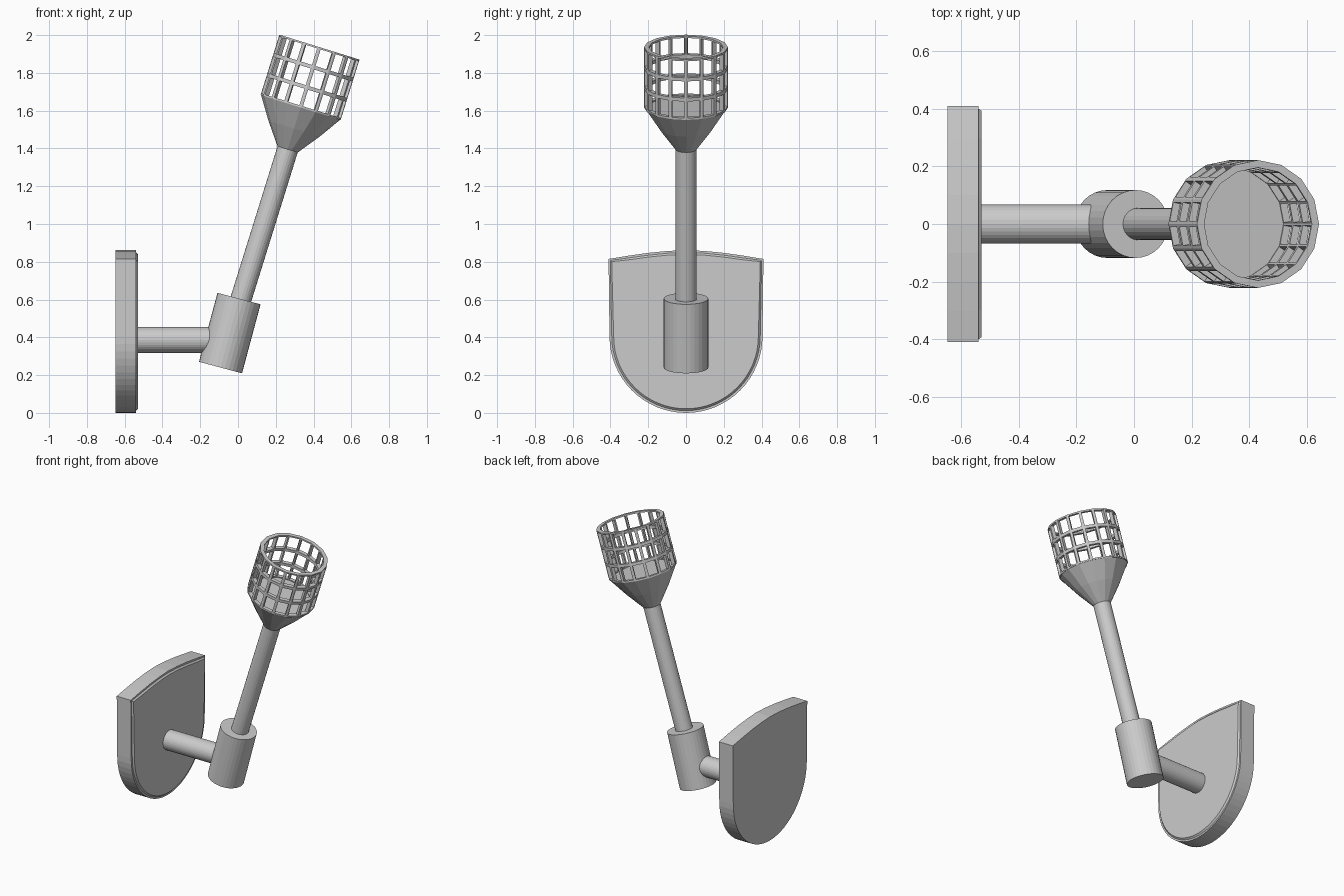
import bpy, bmesh
from math import sin, cos, pi, radians
from mathutils import Matrix, Vector

if "Cube" in bpy.data.objects:
    bpy.data.objects.remove(bpy.data.objects["Cube"])


def finish(name, bm, matrix=None):
    bmesh.ops.recalc_face_normals(bm, faces=bm.faces)
    if matrix:
        bm.transform(matrix)
    mesh = bpy.data.meshes.new(name)
    bm.to_mesh(mesh)
    bm.free()
    ob = bpy.data.objects.new(name, mesh)
    bpy.context.collection.objects.link(ob)
    return ob


def lathe(profile, sides, capped=True):
    """Rings of (radius, height) around z, first vertex on +x."""
    bm = bmesh.new()
    rings = [[bm.verts.new((r * cos(2 * pi * i / sides), r * sin(2 * pi * i / sides), h))
              for i in range(sides)] for r, h in profile]
    for a, b in zip(rings, rings[1:]):
        for i in range(sides):
            j = (i + 1) % sides
            bm.faces.new((a[i], a[j], b[j], b[i]))
    if capped:
        bm.faces.new(rings[0][::-1])
        bm.faces.new(rings[-1])
    return bm


def placed(x, z, tilt):
    return Matrix.Translation((x, 0, z)) @ Matrix.Rotation(radians(tilt), 4, 'Y')


# Shield-shaped wall plate with a raised, chamfered front panel
half = [(0.405 * sin(a), 0.405 - 0.405 * cos(a)) for a in [pi / 2 * i / 16 for i in range(17)]]
half += [(0.41, 0.815), (0.3, 0.833), (0.2, 0.847), (0.1, 0.857), (0, 0.862)]
outline = half + [(-y, z) for y, z in half[-2:0:-1]]
bm = bmesh.new()
back = bm.faces.new([bm.verts.new((-0.648, y, z)) for y, z in outline])
ext = bmesh.ops.extrude_face_region(bm, geom=[back], use_keep_orig=True)
front = [g for g in ext['geom'] if isinstance(g, bmesh.types.BMFace)][0]
bmesh.ops.translate(bm, verts=front.verts[:], vec=Vector((0.108, 0, 0)))
bmesh.ops.recalc_face_normals(bm, faces=bm.faces)
bmesh.ops.inset_region(bm, faces=[front], thickness=0.012, depth=0)
bmesh.ops.inset_region(bm, faces=[front], thickness=0.010, depth=0.01)
finish("wall_plate", bm)

# Horizontal arm from the plate into the socket
finish("arm", lathe([(0.068, 0), (0.068, 0.46)], 32), placed(-0.54, 0.386, 90))

# Tilted socket
finish("socket", lathe([(0.118, 0), (0.118, 0.378)], 32), placed(-0.0925, 0.24, 15))

# Rod, cup and basket share one tilted axis starting at the cup's foot
axis = placed(0.2625, 1.395, 17.3)
finish("rod", lathe([(0.056, -0.95), (0.056, 0.02)], 24), axis)
finish("cup", lathe([(0.056, 0), (0.142, 0.115), (0.221, 0.235)], 16), axis)

# Openwork basket: a grid tube with a window cut in every face
H0, H1, ROWS = 0.232, 0.567, 3
bm = lathe([(0.222, H0 + (H1 - H0) * i / ROWS) for i in range(ROWS + 1)], 16, capped=False)
bmesh.ops.recalc_face_normals(bm, faces=bm.faces)
windows = bm.faces[:]
bmesh.ops.inset_individual(bm, faces=windows, thickness=0.014, depth=0)
bmesh.ops.delete(bm, geom=windows, context='FACES')
basket = finish("basket", bm, axis)
wall = basket.modifiers.new("wall", 'SOLIDIFY')
wall.thickness = 0.026
wall.offset = -1
